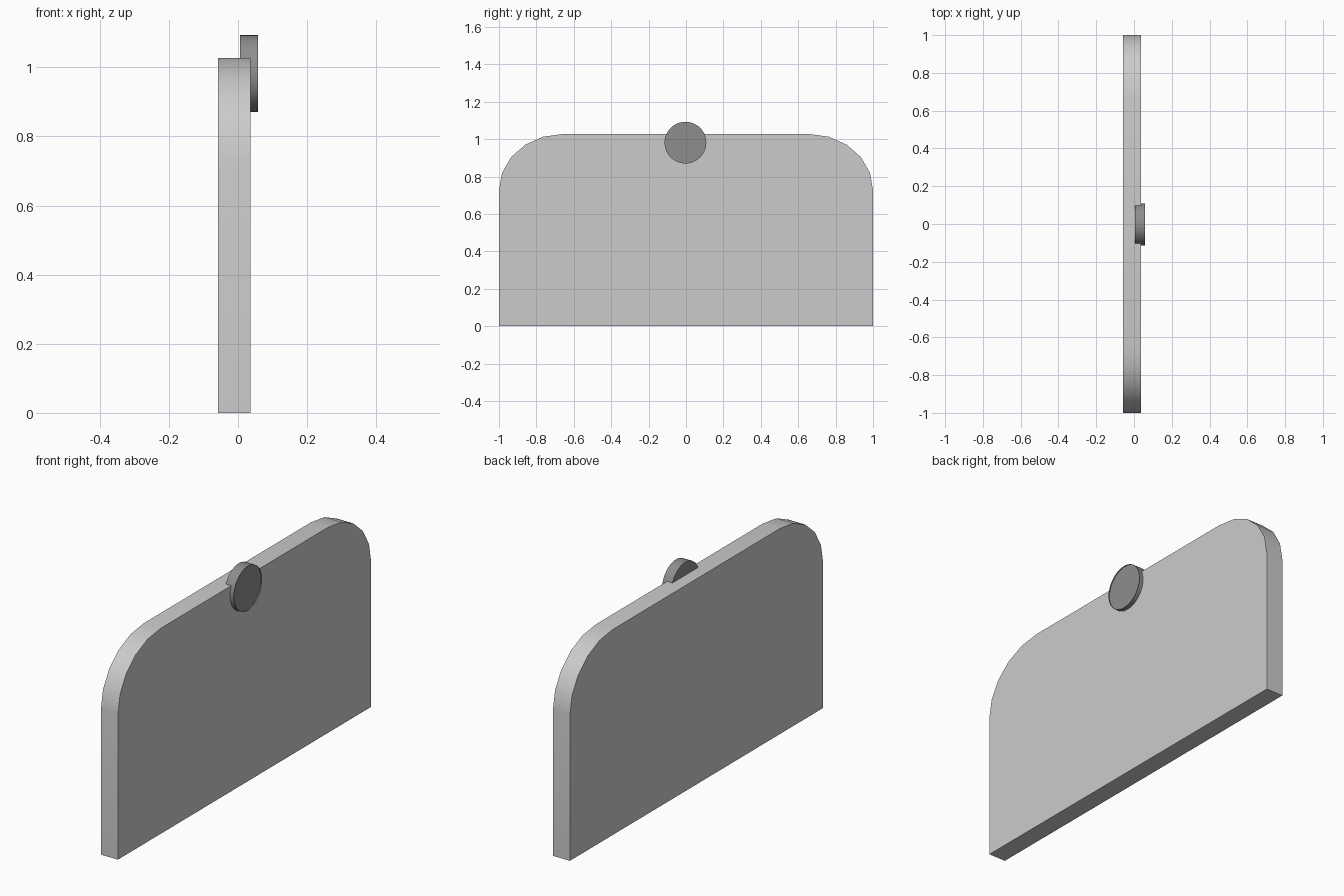
import bpy, bmesh, math

if "Cube" in bpy.data.objects:
    bpy.data.objects.remove(bpy.data.objects["Cube"])

def smooth(obj):
    bpy.ops.object.select_all(action='DESELECT')
    bpy.context.view_layer.objects.active = obj
    obj.select_set(True)
    bpy.ops.object.shade_smooth_by_angle(angle=math.radians(30))

def extrude_profile(name, profile, x0, x1):
    """Closed (y, z) outline, anticlockwise seen from +x, extruded along x."""
    bm = bmesh.new()
    back = [bm.verts.new((x0, y, z)) for y, z in profile]
    front = [bm.verts.new((x1, y, z)) for y, z in profile]
    bm.faces.new(back[::-1])
    cap = bm.faces.new(front)
    n = len(profile)
    for i in range(n):
        j = (i + 1) % n
        bm.faces.new((back[i], back[j], front[j], front[i]))
    return bm, cap

def finish(name, bm):
    bmesh.ops.recalc_face_normals(bm, faces=bm.faces)
    mesh = bpy.data.meshes.new(name)
    bm.to_mesh(mesh)
    bm.free()
    obj = bpy.data.objects.new(name, mesh)
    bpy.context.collection.objects.link(obj)
    smooth(obj)
    return obj

# Upright panel with rounded upper corners
RY, RZ, TOP = 0.34, 0.30, 1.0275
corner = [(1 - RY + RY * math.cos(math.radians(a)),
           TOP - RZ + RZ * math.sin(math.radians(a))) for a in range(0, 91, 18)]
outline = [(-1, 0), (1, 0)] + corner + [(-y, z) for y, z in reversed(corner)]
bm, _ = extrude_profile("panel", outline, -0.058, 0.036)
finish("panel", bm)

# Round clasp over the top edge, with a thin rim around a shallow recess
SEG, R = 48, 0.1115
circle = [(-0.003 + R * math.cos(2 * math.pi * i / SEG),
           0.9815 + R * math.sin(2 * math.pi * i / SEG)) for i in range(SEG)]
bm, cap = extrude_profile("clasp_disc", circle, 0.006, 0.058)
bmesh.ops.inset_region(bm, faces=[cap], thickness=0.01)
recess = bmesh.ops.extrude_face_region(bm, geom=[cap])
bmesh.ops.translate(bm, vec=(-0.006, 0, 0),
                    verts=[v for v in recess["geom"] if isinstance(v, bmesh.types.BMVert)])
if cap.is_valid:
    bmesh.ops.delete(bm, geom=[cap], context='FACES_ONLY')
clasp = finish("clasp_disc", bm)
dark = bpy.data.materials.new("dark_grey")
dark.diffuse_color = (0.27, 0.27, 0.27, 1)
dark.use_nodes = True
dark.node_tree.nodes["Principled BSDF"].inputs["Base Color"].default_value = dark.diffuse_color
clasp.data.materials.append(dark)
